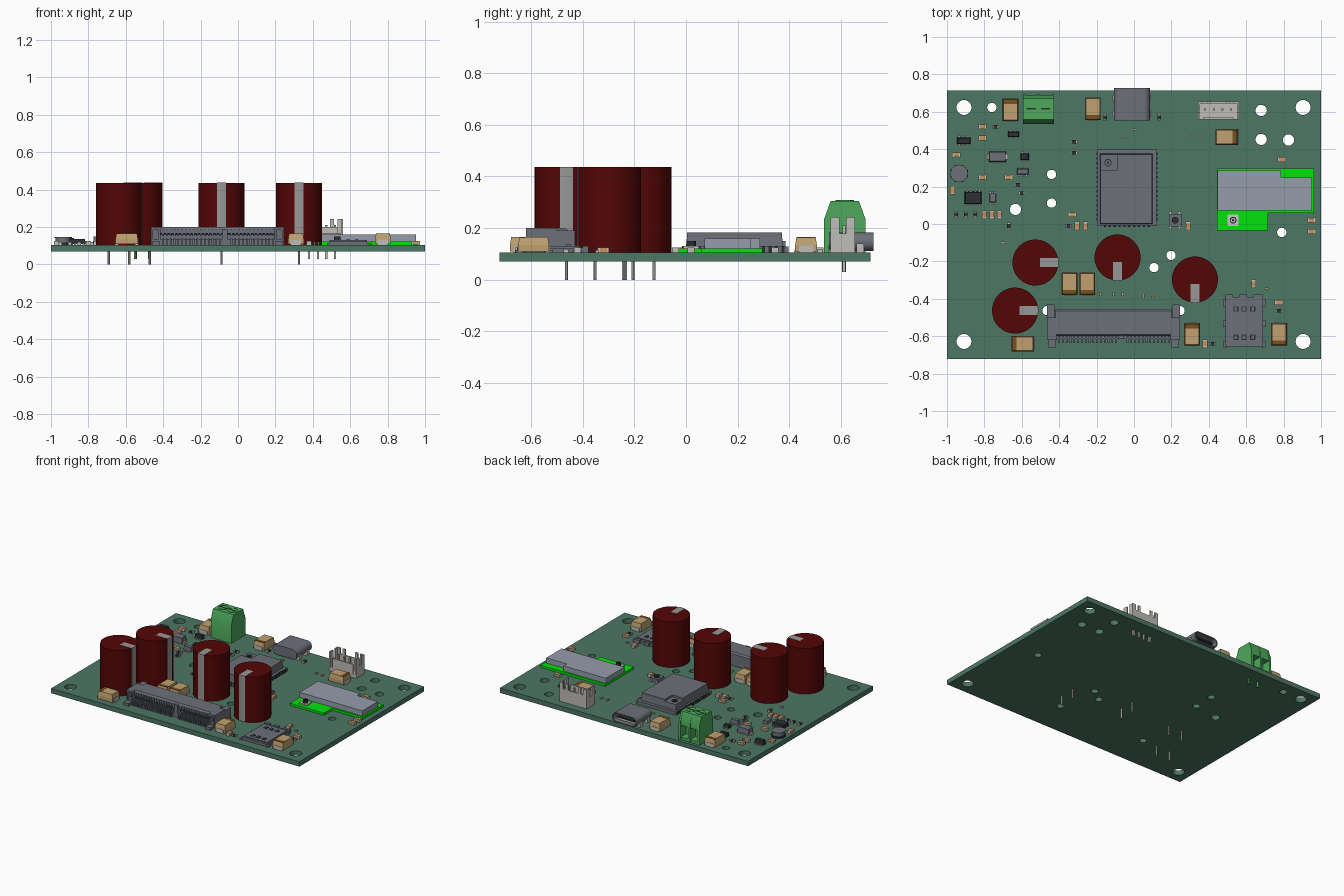
import bpy, bmesh
from math import sin, cos, pi, radians

if "Cube" in bpy.data.objects:
    bpy.data.objects.remove(bpy.data.objects["Cube"])

def material(name, r, g, b):
    m = bpy.data.materials.new(name)
    m.diffuse_color = [(c / 255) ** 2.2 for c in (r, g, b)] + [1]
    m.use_nodes = True
    m.node_tree.nodes["Principled BSDF"].inputs["Base Color"].default_value = m.diffuse_color
    return m

BOARD = material("board_green", 78, 118, 100)
RED = material("dark_red", 84, 14, 14)
STRIPE = material("stripe_grey", 150, 150, 150)
METAL = material("light_metal", 190, 188, 184)
GREY = material("mid_grey", 108, 111, 119)
DARK = material("dark_grey", 48, 50, 54)
TAN = material("tan", 190, 160, 112)
BROWN = material("brown", 120, 82, 36)
ORANGE = material("ceramic_orange", 205, 145, 90)
LIME = material("bright_green", 10, 225, 20)
BLUEGREY = material("shield_blue_grey", 148, 156, 170)
GREEN = material("terminal_green", 78, 168, 92)
WHITE = material("white", 235, 235, 235)
TOP = 0.105   # top face of the circuit board

def circle(x, y, r, n=32):
    return [(x + r * cos(2 * pi * i / n), y + r * sin(2 * pi * i / n)) for i in range(n)]

def round_rect(x0, x1, y0, y1, r, n=5):
    pts = []
    for k, (cx, cy) in enumerate([(x1 - r, y1 - r), (x0 + r, y1 - r), (x0 + r, y0 + r), (x1 - r, y0 + r)]):
        pts += [(cx + r * cos(pi / 2 * (k + i / n)), cy + r * sin(pi / 2 * (k + i / n))) for i in range(n + 1)]
    return pts

def place(p, axis, d):
    return {'x': (d, p[0], p[1]), 'y': (p[0], d, p[1]), 'z': (p[0], p[1], d)}[axis]

class Part:
    """Collects solids into one mesh object."""
    def __init__(self, name):
        self.name, self.bm, self.mats = name, bmesh.new(), []
    def face(self, verts, mat):
        if mat not in self.mats:
            self.mats.append(mat)
        self.bm.faces.new(verts).material_index = self.mats.index(mat)
    def loft(self, a, b, mat):
        a, b = [[self.bm.verts.new(p) for p in loop] for loop in (a, b)]
        for i in range(len(a)):
            self.face([a[i - 1], a[i], b[i], b[i - 1]], mat)
        self.face(a, mat)
        self.face(b, mat)
    def prism(self, pts, axis, d0, d1, mat):
        self.loft([place(p, axis, d0) for p in pts], [place(p, axis, d1) for p in pts], mat)
    def box(self, x0, x1, y0, y1, z0, z1, mat, t=0):
        q = lambda t, z: [(x0 + t, y0 + t, z), (x1 - t, y0 + t, z), (x1 - t, y1 - t, z), (x0 + t, y1 - t, z)]
        self.loft(q(0, z0), q(t, z1), mat)
    def cyl(self, x, y, r, z0, z1, mat, n=32):
        self.prism(circle(x, y, r, n), 'z', z0, z1, mat)
    def tube(self, outer, inner, axis, d0, d1, mat):
        L = [[self.bm.verts.new(place(p, axis, d)) for p in pts]
             for pts, d in ((outer, d0), (outer, d1), (inner, d1), (inner, d0))]
        for k in range(4):
            a, b = L[k - 1], L[k]
            for i in range(len(a)):
                self.face([a[i - 1], a[i], b[i], b[i - 1]], mat)
    def done(self, loc=(0, 0, 0), rot=0):
        bmesh.ops.recalc_face_normals(self.bm, faces=self.bm.faces[:])
        me = bpy.data.meshes.new(self.name)
        self.bm.to_mesh(me)
        for m in self.mats:
            me.materials.append(m)
        ob = bpy.data.objects.new(self.name, me)
        ob.location, ob.rotation_euler.z = loc, radians(rot)
        bpy.context.collection.objects.link(ob)
        return ob

def copies(ob, spots):
    """Places ob at the first (x, y, angle) and linked copies at the rest."""
    for i, (x, y, rot) in enumerate(spots):
        o = ob if i == 0 else ob.copy()
        if i:
            bpy.context.collection.objects.link(o)
        o.location, o.rotation_euler.z = (x, y, TOP), radians(rot)

# circuit board with drilled holes
cu = bpy.data.curves.new("circuit_board", 'CURVE')
cu.dimensions, cu.fill_mode, cu.extrude = '2D', 'BOTH', 0.0175
holes = [(x, y, 0.04) for x in (-0.909, 0.904) for y in (0.623, -0.628)]
holes += [(0.68, 0.607, .03), (0.68, 0.452, .03), (0.826, 0.449, .03), (-0.634, 0.078, .03)]
holes += [(x, y, 0.025) for x, y in [(-0.76, 0.623), (-0.441, 0.265), (-0.441, 0.112), (0.79, -0.045),
          (0.107, -0.233), (0.198, -0.168), (-0.465, -0.463), (0.246, -0.463)]]
for pts in [[(-1, -.722), (1, -.722), (1, .714), (-1, .714)]] + [circle(*h, 24) for h in holes]:
    s = cu.splines.new('POLY')
    s.points.add(len(pts) - 1)
    for v, p in zip(s.points, pts):
        v.co = (*p, 0, 1)
    s.use_cyclic_u = True
board = bpy.data.objects.new("circuit_board", cu)
bpy.context.collection.objects.link(board)
board.location.z = 0.0875
cu.materials.append(BOARD)
board.select_set(True)
bpy.context.view_layer.objects.active = board
bpy.ops.object.convert(target='MESH')

# tall round capacitors with a grey stripe and two legs
p = Part("round_capacitor")
p.cyl(0, 0, 0.123, 0, 0.331, RED, 48)
arc = lambda r: [(r * cos(a / 20), r * sin(a / 20)) for a in range(-4, 5)]
p.prism(arc(0.1245) + arc(0.118)[::-1], 'z', 0.002, 0.332, STRIPE)
p.prism([(0.025, -0.0245)] + arc(0.1235) + [(0.025, 0.0245)], 'z', 0.328, 0.3325, STRIPE)
for x in (-0.055, 0.055):
    p.cyl(x, 0, 0.006, -TOP, 0.01, METAL, 12)
copies(p.done(), [(-.527, -.206, 0), (-.636, -.463, 0), (-.088, -.179, -90), (.326, -.297, -90)])

# moulded block capacitors with a brown polarity band
p = Part("block_capacitor")
p.box(-.06, .06, -.042, .042, .004, .03, TAN)
p.box(-.06, .06, -.042, .042, .03, .06, TAN, .005)
p.box(.032, .0555, -.0375, .0375, .055, .0608, BROWN)
for s in (-1, 1):
    p.box(*sorted((s * .045, s * .063)), -.028, .028, 0, .028, METAL)
copies(p.done(), [(-.66, .61, 90), (-.22, .615, -90), (.495, .465, 0), (-.345, -.32, -90), (-.25, -.32, -90),
                  (-.595, -.64, 180), (.31, -.59, 90), (.775, -.59, -90)])

# tiny two-ended chips: (x, y, angle)
def chips(name, mat, size, spots):
    l, w, h = size
    p = Part(name)
    p.box(-.32 * l, .32 * l, -.47 * w, .47 * w, .001, h * .96, mat)
    for s in (-1, 1):
        p.box(*sorted((s * .3 * l, s * .5 * l)), -.5 * w, .5 * w, 0, h, METAL)
    copies(p.done(), spots)
chips("ceramic_capacitor", ORANGE, (.045, .027, .02), [
    (-.81, .52, 0), (-.81, .46, 0), (-.95, .37, 0), (-.81, .25, 0), (-.67, .25, 0), (-.97, .18, 90),
    (-.80, .05, 90), (-.76, .05, 90), (-.72, .05, 90), (-.305, -.01, 90), (-.26, -.01, 90), (-.33, .05, 0),
    (.29, -.01, 90), (.79, .345, 0), (.95, .02, 0), (.95, -.04, 0), (.64, -.32, 90), (.775, -.42, 0), (.38, -.64, 90)])
chips("chip_resistor", DARK, (.034, .02, .014), [
    (-.95, .05, 90), (-.90, .05, 90), (-.85, .05, 90), (-.74, .52, 0), (-.62, .21, 0), (-.60, .165, 0),
    (-.67, -.01, 90), (-.35, -.01, 0), (-.32, .44, 0), (-.32, .38, 0), (-.155, .57, 90), (.135, .57, 90),
    (.775, -.465, 0), (.42, -.64, 0)])
chips("tiny_chip", TAN, (.02, .012, .01), [
    (-.18, -.375, 90), (-.11, -.375, 90), (-.06, -.375, 90), (.05, -.385, 90), (.10, -.39, 0), (-.06, .46, 0),
    (.005, .505, 0), (.305, .465, 90), (.353, .465, 90), (-.70, -.10, 0), (.71, -.345, 0)])

# small leaded chips: x, y, width, depth, height, leads per side
for x, y, w, d, h, n, m in [(-.91, .445, .07, .035, .035, 3, DARK), (-.73, .36, .09, .055, .045, 1, GREY),
        (-.645, .48, .06, .03, .03, 2, DARK), (-.585, .36, .045, .035, .025, 2, DARK), (-.595, .28, .06, .032, .035, 3, GREY),
        (-.86, .14, .09, .065, .03, 4, DARK), (-.755, .14, .036, .05, .02, 3, GREY)]:
    p = Part("small_chip")
    p.box(-w / 2, w / 2, -d / 2, d / 2, .004, h, m, .003)
    for i in range(n):
        c = (i + .5) / n * w - w / 2
        if n == 1:
            p.box(-w / 2 - .012, w / 2 + .012, -.014, .014, 0, .015, METAL)
        else:
            p.box(c - .005, c + .005, -d / 2 - .01, d / 2 + .01, 0, .009, METAL)
    p.done((x, y, TOP))

# power inductor
p = Part("inductor")
p.prism(circle(0, 0, .05, 8), 'z', 0, .012, DARK)
p.cyl(0, 0, .042, .012, .036, GREY)
p.cyl(0, 0, .047, .036, .042, GREY)
p.done((-.935, .27, TOP), 22.5)

# push button
p = Part("push_button")
p.box(-.033, .033, -.033, .033, 0, .025, GREY)
p.cyl(0, 0, .018, .025, .038, DARK)
for s in (-.024, .024):
    p.box(s - .008, s + .008, -.046, .046, 0, .012, METAL)
p.done((.22, .02, TOP))

# shielded radio module with solder pads along three edges
p = Part("processor_module")
p.box(-.198, .122, -.012, .398, TOP, .128, GREY)
p.box(-.182, .10, 0, .376, .128, .168, GREY, .004)
p.prism([(-.178, .004), (.096, .004), (.096, .372), (-.09, .372), (-.09, .285), (-.178, .285)], 'z', .168, .183, GREY)
p.tube(circle(-.139, .328, .02), circle(-.139, .328, .015), 'z', .167, .172, DARK)
p.cyl(-.139, .328, .007, .167, .172, DARK, 16)
for i in range(15):
    y = .025 + i * .025
    for x in (-.201, .118):
        p.box(x, x + .008, y - .006, y + .006, TOP, .13, DARK)
for i in range(10):
    x = -.155 + i * .026
    p.box(x - .006, x + .006, -.015, -.006, TOP, .13, DARK)
p.done()

# bright green wireless module with stepped shield and antenna socket
p = Part("wireless_module")
p.prism([(.444, -.035), (.717, -.035), (.717, .06), (.963, .06), (.963, .297), (.444, .297)], 'z', TOP, .122, LIME)
p.prism([(.446, .072), (.952, .072), (.952, .249), (.785, .249), (.785, .286), (.446, .286)], 'z', .122, .16, BLUEGREY)
p.box(.50, .56, -.01, .05, .122, .13, WHITE)
p.tube(circle(.53, .02, .018), circle(.53, .02, .013), 'z', .13, .15, DARK)
p.cyl(.53, .02, .006, .13, .148, DARK, 16)
p.done()

# screw terminal block, wire openings facing the board edge
p = Part("screw_terminal")
prof = [(.535, TOP), (.535, .235), (.56, .305), (.67, .305), (.695, .235), (.695, TOP)]
for x0, x1 in ((-.594, -.58), (-.518, -.504), (-.442, -.428)):
    p.prism(prof, 'x', x0, x1, GREEN)
core = [(.535, TOP), (.535, .235), (.56, .305), (.67, .305), (.69, .24), (.69, .21), (.63, .21), (.63, .125), (.69, .125), (.69, TOP)]
for x0, x1 in ((-.58, -.518), (-.504, -.442)):
    p.prism(core, 'x', x0, x1, GREEN)
    c = (x0 + x1) / 2
    p.tube(circle(c, .615, .036), circle(c, .615, .031), 'z', .29, .308, GREEN)
    p.box(c - .025, c + .025, .611, .619, .30, .3065, DARK)
    p.cyl(c, .612, .008, .03, .11, GREEN, 12)
p.done()

# four-pin plug header
p = Part("plug_header")
p.box(.342, .561, .56, .655, TOP, .13, METAL)
p.box(.342, .561, .645, .655, .13, .20, METAL)
p.box(.37, .533, .56, .57, .13, .20, METAL)
for x0, x1 in ((.342, .352), (.551, .561)):
    p.box(x0, x1, .56, .595, .13, .243, METAL)
    p.box(x0, x1, .62, .655, .13, .243, METAL)
    p.box(x0, x1, .595, .62, .13, .18, METAL)
for x0, x1 in ((.352, .37), (.533, .551), (.39, .41), (.493, .513)):
    p.box(x0, x1, .645, .655, .20, .243, METAL)
for x in (.38, .428, .472, .518):
    p.box(x - .006, x + .006, .606, .618, .03, .21, METAL)
p.done()

# charging socket: rounded shell, inner tongue, side tabs
p = Part("charging_socket")
shell = round_rect(-.108, .086, .112, .183, .033)
p.prism(shell, 'y', .553, .61, GREY)
p.tube(shell, round_rect(-.101, .079, .119, .176, .027), 'y', .61, .727, GREY)
p.box(-.08, .058, .60, .71, .142, .153, DARK)
for y in (.575, .66):
    p.box(-.114, .092, y, y + .03, TOP, .14, METAL)
p.done()

# long card-edge connector
p = Part("card_slot")
p.prism([(-.455, TOP), (-.455, .19), (-.465, .20), (-.59, .20), (-.60, .185), (-.60, .165), (-.53, .16), (-.53, TOP)],
        'x', -.42, .20, GREY)
p.box(-.42, .20, -.615, -.53, TOP, .132, GREY)
for i in range(30):
    x = -.405 + i * .0203
    if abs(x + .07) > .02:
        p.box(x, x + .009, -.607, -.53, .152, .188, GREY)
        p.box(x, x + .009, -.635, -.53, TOP, .138, GREY)
p.box(-.085, -.055, -.615, -.53, .13, .19, GREY)
for s in (-1, 1):
    X = lambda a, b: sorted((-.11 + s * a, -.11 + s * b))
    p.box(*X(.315, .355), -.50, -.43, TOP, .19, GREY)
    p.box(*X(.345, .355), -.62, -.50, TOP, .20, GREY)
    p.box(*X(.305, .315), -.62, -.50, TOP, .20, GREY)
    p.box(*X(.305, .355), -.62, -.50, .185, .20, GREY)
    p.box(*X(.305, .355), -.62, -.50, TOP, .135, GREY)
    p.box(*X(.31, .35), -.66, -.62, TOP, .125, GREY)
p.done()

# flat metal card holder with tabs and contact slots
p = Part("card_holder")
p.box(.49, .69, -.655, -.39, TOP, .124, GREY)
for x0, x1 in ((.49, .53), (.565, .605), (.64, .69)):
    p.box(x0, x1, -.40, -.378, TOP, .13, GREY)
p.box(.497, .683, -.64, -.41, .124, .13, GREY)
for x in (.476, .685):
    for y in (-.44, -.55, -.66):
        p.box(x, x + .018, y, y + .035, TOP, .115, GREY)
for x in (.545, .588, .635):
    for y in (-.605, -.455):
        p.box(x - .014, x + .014, y - .014, y + .014, .13, .1315, DARK)
        p.box(x - .007, x + .007, y - .01, y + .01, .131, .137, GREY)
p.done()

bpy.ops.object.select_all(action='SELECT')
bpy.ops.object.shade_smooth_by_angle(angle=radians(30))
